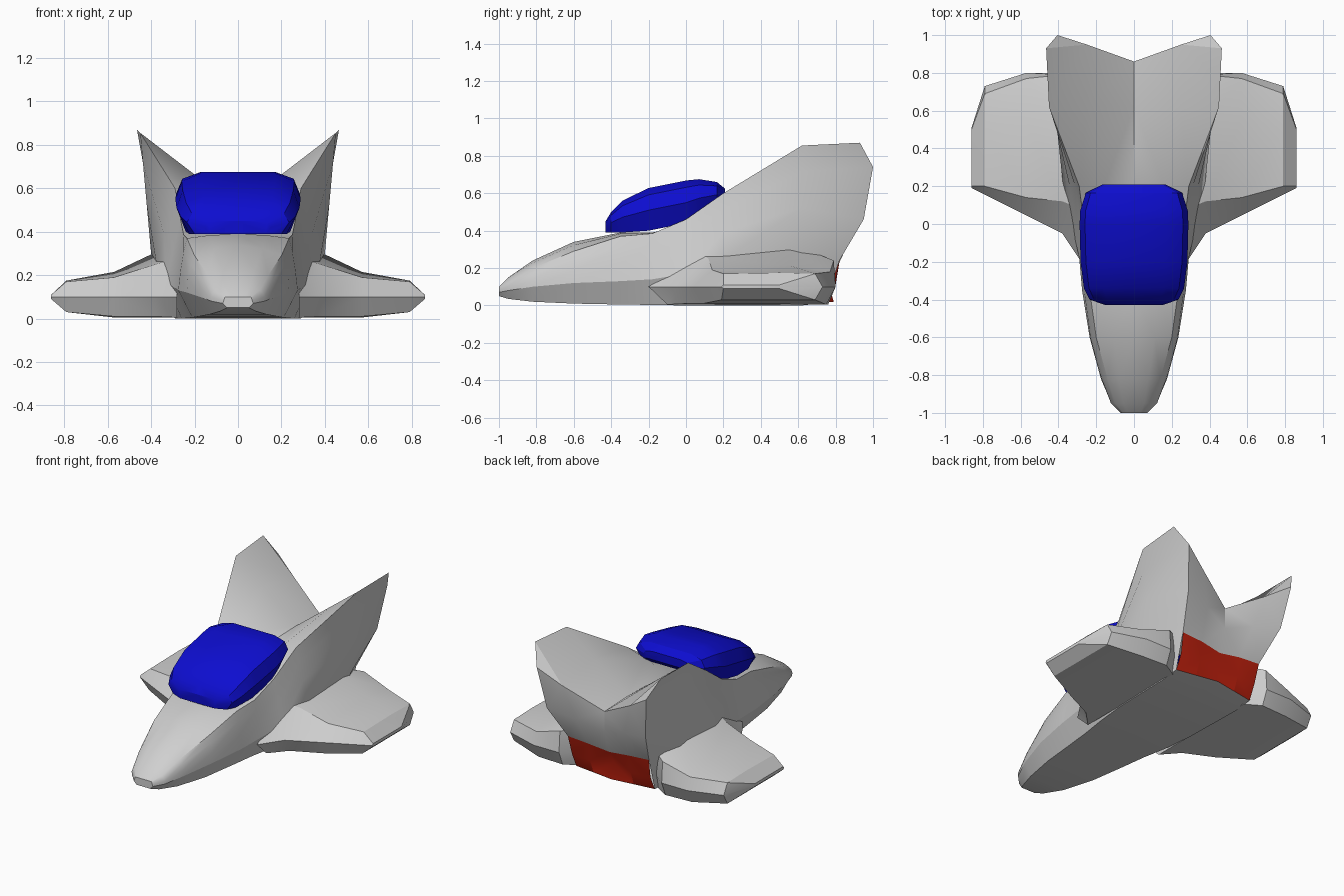
import bpy, bmesh, math
from mathutils import Vector

cube = bpy.data.objects.get("Cube")
if cube:
    bpy.data.objects.remove(cube)


def material(name, rgb):
    m = bpy.data.materials.new(name)
    m.use_nodes = True
    m.diffuse_color = (*rgb, 1)
    m.node_tree.nodes["Principled BSDF"].inputs["Base Color"].default_value = (*rgb, 1)
    return m


GREY = material("hull grey", (0.63, 0.63, 0.63))
BLUE = material("canopy blue", (0.004, 0.004, 0.63))
RED = material("engine red", (0.5, 0.014, 0.004))


def face(bm, pts, sides=(1, -1)):
    """Add a face and its mirror image, skipping repeated points."""
    for s in sides:
        unique = []
        for x, y, z in pts:
            p = Vector((x * s, y, z))
            if all((p - q).length > 1e-4 for q in unique):
                unique.append(p)
        if len(unique) > 2:
            bm.faces.new([bm.verts.new(p) for p in unique])


def grid(bm, rows, sides=(1, -1)):
    for a, b in zip(rows, rows[1:]):
        for i in range(len(a) - 1):
            face(bm, (a[i], a[i + 1], b[i + 1], b[i]), sides)


def finish(bm, name, mat, angle=30):
    bmesh.ops.remove_doubles(bm, verts=bm.verts, dist=1e-4)
    bmesh.ops.recalc_face_normals(bm, faces=bm.faces)
    me = bpy.data.meshes.new(name)
    bm.to_mesh(me)
    bm.free()
    me.materials.append(mat)
    ob = bpy.data.objects.new(name, me)
    bpy.context.collection.objects.link(ob)
    bpy.ops.object.select_all(action="DESELECT")
    ob.select_set(True)
    bpy.context.view_layer.objects.active = ob
    bpy.ops.object.shade_smooth_by_angle(angle=math.radians(angle))
    return ob


# Hull and fins: y, bottom z, bottom half width, waist x z, shoulder x z, centre z, bulge
HULL = [
    (-1, .05, .05, .07, .07, .06, .1, .1, 0),
    (-.95, .035, .08, .12, .08, .1, .13, .15, .01),
    (-.82, .02, .13, .175, .1, .14, .2, .24, .01),
    (-.6, .01, .18, .235, .12, .2, .29, .34, .01),
    (-.35, .005, .21, .275, .13, .235, .37, .39, .005),
    (-.18, .003, .23, .29, .14, .25, .385, .39, 0),
    (0, 0, .26, .33, .17, .265, .46, .43, 0),
    (.2, 0, .28, .375, .25, .29, .6, .5, 0),
    (.62, 0, .29, .4, .3, .45, .855, .51, 0),
]


def hull_section(y, zb, wb, ww, zw, ws, zs, zt, bulge):
    waist, shoulder, top = Vector((ww, y, zw)), Vector((ws, y, zs)), Vector((0, y, zt))
    inner = shoulder.lerp(top, .45)
    inner.z += bulge
    mid, high = waist.lerp(shoulder, .4), waist.lerp(shoulder, .75)
    mid.x += bulge
    high.x += bulge
    return [(0, y, zb), (wb, y, zb), waist, mid, high, shoulder, inner, top]


rear = [(0, .79, .02), (.29, .745, .015), (.3, .82, .24), (.365, .95, .46),
        (.405, 1, .74), (.465, .93, .87), (.25, .95, .64), (0, .86, .5)]
rows = [hull_section(*s) for s in HULL] + [rear]
bm = bmesh.new()
grid(bm, rows)
face(bm, rows[0])
# Tail face between the fins
face(bm, (rear[4], rear[5], rear[6]))
panel_top = [(0, .81, .21), (.15, .82, .23), rear[2]]
grid(bm, [[rear[7], rear[6], rear[4]],
          [(0, .86, .36), (.18, .91, .42), rear[3]], panel_top])
finish(bm, "hull_and_fins", GREY)

# Engine panel closing the tail
bm = bmesh.new()
grid(bm, [panel_top,
          [(0, .76, .12), (.15, .8, .11), (.29, .79, .11)],
          [rear[0], (.15, .765, .018), rear[1]]])
engine = finish(bm, "engine_panel", RED, 20)
for p in engine.data.polygons:
    if p.normal.y < 0:
        p.flip()

# Wings: each section is a loop from leading edge over the top and back below
WING = [
    (.28, [(-.2, .1), (.08, .28), (.57, .33), (.72, .26), (.72, .1), (.7, .005), (-.1, .005)]),
    (.38, [(-.05, .1), (.12, .25), (.55, .305), (.79, .24), (.8, .1), (.76, .005), (0, .01)]),
    (.57, [(.045, .1), (.14, .19), (.55, .215), (.77, .18), (.8, .1), (.75, .005), (.09, .01)]),
    (.79, [(.155, .1), (.2, .17), (.5, .175), (.69, .17), (.73, .1), (.69, .03), (.19, .03)]),
    (.86, [(.19, .1), (.2, .11), (.45, .11), (.5, .11), (.51, .1), (.5, .09), (.2, .09)]),
]
for side, name in ((1, "left_wing"), (-1, "right_wing")):
    bm = bmesh.new()
    loops = [[(x, y, z) for y, z in pts + pts[:1]] for x, pts in WING]
    grid(bm, loops, (side,))
    for end in (loops[0], loops[-1]):
        face(bm, end, (side,))
    finish(bm, name, GREY)

# Canopy: y, half width, bottom z, top z
CANOPY = [(-.43, .15, .39, .45), (-.4, .235, .39, .5), (-.34, .265, .39, .56),
          (-.2, .283, .4, .628), (0, .288, .44, .668), (.07, .285, .48, .675),
          (.165, .255, .53, .66), (.208, .17, .57, .625)]
bm = bmesh.new()
rows = []
for y, w, zb, zt in CANOPY:
    profile = [(0, 0), (.85, 0), (1, .48), (.9, .84), (.6, 1), (0, 1)]
    rows.append([(w * u, y, zb + (zt - zb) * v) for u, v in profile])
grid(bm, rows)
face(bm, rows[0])
face(bm, rows[-1])
finish(bm, "canopy", BLUE)
